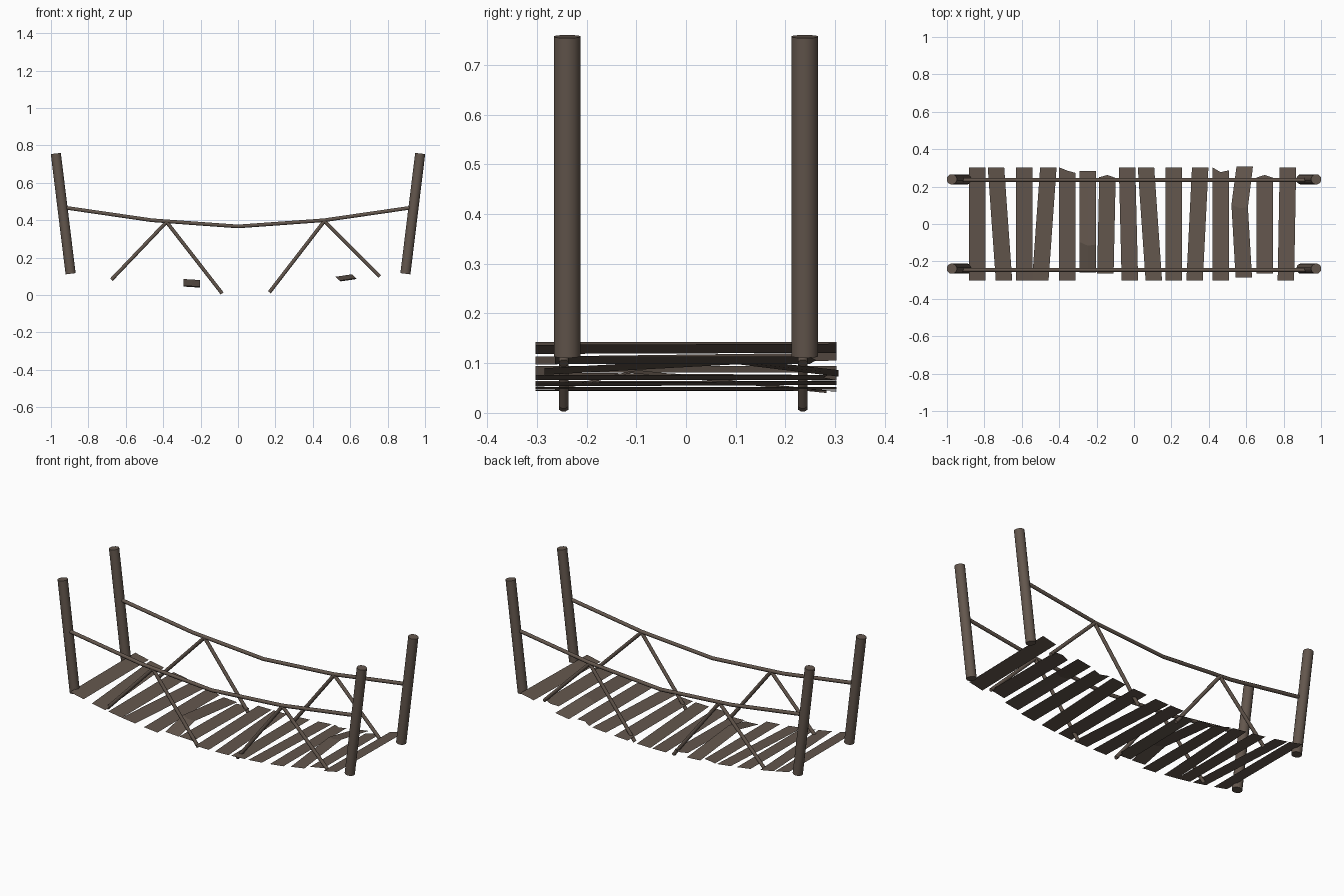
import bpy, bmesh, math
from mathutils import Vector

if "Cube" in bpy.data.objects:
    bpy.data.objects.remove(bpy.data.objects["Cube"])

wood = bpy.data.materials.new("weathered brown wood")
wood.diffuse_color = (0.125, 0.094, 0.074, 1)
wood.use_nodes = True
wood.node_tree.nodes["Principled BSDF"].inputs["Base Color"].default_value = wood.diffuse_color


def finish(name, bm, smooth=False):
    me = bpy.data.meshes.new(name)
    bm.to_mesh(me)
    bm.free()
    me.materials.append(wood)
    ob = bpy.data.objects.new(name, me)
    bpy.context.collection.objects.link(ob)
    if smooth:
        bpy.ops.object.select_all(action='DESELECT')
        ob.select_set(True)
        bpy.context.view_layer.objects.active = ob
        bpy.ops.object.shade_smooth_by_angle(angle=math.radians(50))


def tube(name, pts, r, n):
    """Capped round bar through points lying in an xz plane."""
    bm = bmesh.new()
    pts = [Vector(p) for p in pts]
    rings = []
    for i, p in enumerate(pts):
        d = (pts[min(i + 1, len(pts) - 1)] - pts[max(i - 1, 0)]).normalized()
        u = Vector((0, 1, 0))
        v = d.cross(u)
        rings.append([bm.verts.new(p + r * (math.cos(a) * u + math.sin(a) * v))
                      for a in (2 * math.pi * (k + 0.5) / n for k in range(n))])
    for a, b in zip(rings, rings[1:]):
        for k in range(n):
            bm.faces.new((a[k], a[(k + 1) % n], b[(k + 1) % n], b[k]))
    bm.faces.new(rings[0])
    bm.faces.new(rings[-1])
    bmesh.ops.recalc_face_normals(bm, faces=bm.faces)
    finish(name, bm, True)


# leaning end posts
for side, y in (("front", -0.239), ("back", 0.239)):
    for end, s in (("left", -1), ("right", 1)):
        tube(f"{side}_{end}_post", [(s * 0.895, y, 0.114), (s * 0.974, y, 0.757)], 0.0275, 16)

# sagging hand ropes and their slanted braces
for side, y in (("front", -0.246), ("back", 0.235)):
    tube(f"{side}_hand_rope", [(x, y, z) for x, z in
         ((-0.935, 0.469), (-0.46, 0.4), (0, 0.367), (0.46, 0.4), (0.935, 0.469))], 0.0105, 8)
    for i, (top, foot) in enumerate((((-0.378, 0.395), (-0.677, 0.082)),
                                     ((-0.385, 0.395), (-0.085, 0.009)),
                                     ((0.465, 0.4), (0.168, 0.015)),
                                     ((0.458, 0.4), (0.758, 0.1)))):
        tube(f"{side}_brace_{i + 1}", [(top[0], y, top[1]), (foot[0], y, foot[1])], 0.0105, 8)


def sag(x):
    return 0.044 + 0.127 * x * x


# deck planks: (centre x at back, centre x at front, back y, front y, chipped end, crack)
W = 0.044
planks = [
    (-0.837, -0.837, 0.303, -0.303, None, None),
    (-0.738, -0.695, 0.303, -0.303, None, None),
    (-0.588, -0.588, 0.303, -0.303, None, None),
    (-0.458, -0.501, 0.303, -0.303, None, None),
    (-0.356, -0.356, 0.303, -0.303, (0, -0.018, -0.03), None),
    (-0.247, -0.247, 0.283, -0.260, None, (-0.247, -0.11, 0.083)),
    (-0.142, -0.153, 0.262, -0.264, (-0.012, 0, -0.016), None),
    (-0.037, -0.022, 0.303, -0.303, None, None),
    (0.064, 0.106, 0.303, -0.303, None, None),
    (0.212, 0.212, 0.303, -0.303, None, None),
    (0.354, 0.324, 0.303, -0.303, None, None),
    (0.463, 0.463, 0.303, -0.303, (0, -0.026, -0.016), None),
    (0.592, 0.587, 0.307, -0.285, None, (0.565, 0.09, 0.108)),
    (0.698, 0.698, 0.262, -0.264, (-0.014, 0, -0.014), None),
    (0.823, 0.812, 0.303, -0.303, None, None),
]
for i, (xb, xf, yb, yf, chip, crack) in enumerate(planks):
    bm = bmesh.new()
    xc = (xb + xf) / 2
    slope = 0.254 * xc

    def row(x, y, z, offs=(0, 0, 0)):
        return [bm.verts.new((x + k * W, y + o, z + slope * (x + k * W - xc)))
                for k, o in zip((-1, 0, 1), offs)]

    z = sag(xc)
    drop = 0.009 if crack else 0
    rows = [row(xf, yf, z - (drop / 2 if crack else 0))]
    if crack:
        # broken plank rises to a jagged crease
        rows.append(row(*crack, offs=(0.014, -0.006, 0.0)))
    rows.append(row(xb, yb, z - drop, chip or (0, 0, 0)))
    for a, b in zip(rows, rows[1:]):
        for k in range(2):
            bm.faces.new((a[k], a[k + 1], b[k + 1], b[k]))
    finish(f"deck_plank_{i + 1}", bm)
